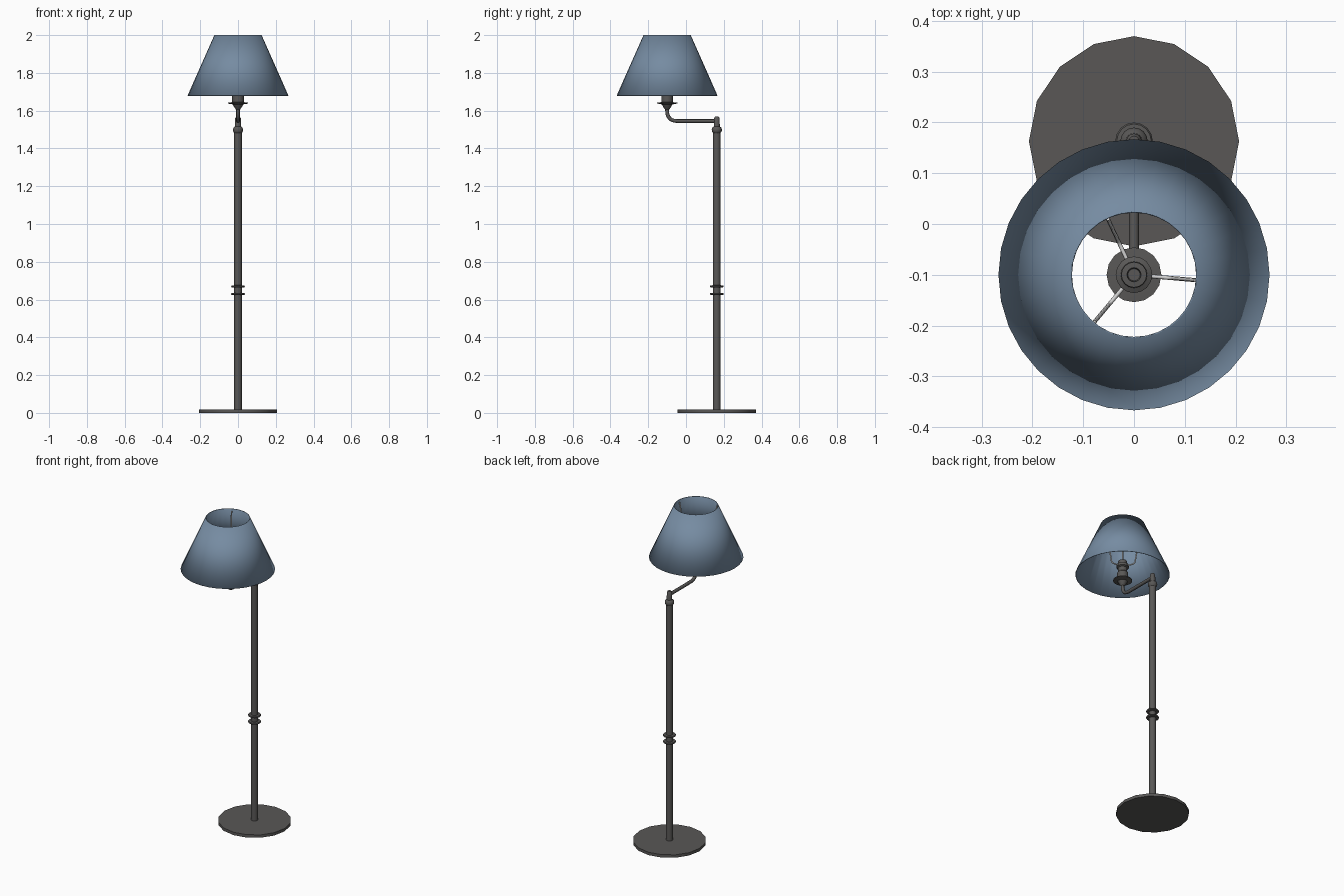
import bpy, math
from mathutils import Vector

cube = bpy.data.objects.get("Cube")
if cube:
    bpy.data.objects.remove(cube, do_unlink=True)

POLE_Y, LAMP_Y = 0.163, -0.1


def material(name, color, roughness=0.5):
    m = bpy.data.materials.new(name)
    m.use_nodes = True
    m.diffuse_color = (*color, 1)
    bsdf = m.node_tree.nodes["Principled BSDF"]
    bsdf.inputs["Base Color"].default_value = (*color, 1)
    bsdf.inputs["Roughness"].default_value = roughness
    return m


metal = material("dark grey metal", (0.1, 0.097, 0.094))
fabric = material("blue fabric", (0.18, 0.26, 0.36))
steel = material("pale steel", (0.65, 0.65, 0.65))


def finish(obj, mat, angle=40):
    obj.data.materials.append(mat)
    bpy.ops.object.select_all(action='DESELECT')
    obj.select_set(True)
    bpy.context.view_layer.objects.active = obj
    if obj.type == 'MESH':
        bpy.ops.object.shade_smooth_by_angle(angle=math.radians(angle))
    return obj


def lathe(name, profile, y, mat, sides=16, closed=True):
    """Turn a (radius, height) profile around a vertical axis at y."""
    verts, faces = [], []
    for r, z in profile:
        for i in range(sides):
            a = math.tau * i / sides
            verts.append((r * math.cos(a), r * math.sin(a), z))
    for k in range(len(profile) - 1):
        for i in range(sides):
            j = (i + 1) % sides
            a, b = k * sides, (k + 1) * sides
            faces.append((a + i, a + j, b + j, b + i))
    if closed:
        faces.append(tuple(reversed(range(sides))))
        faces.append(tuple(range(len(verts) - sides, len(verts))))
    mesh = bpy.data.meshes.new(name)
    mesh.from_pydata(verts, [], faces)
    obj = bpy.data.objects.new(name, mesh)
    obj.location.y = y
    bpy.context.collection.objects.link(obj)
    return finish(obj, mat)


def tube(name, points, radius, mat, bend=0.0):
    """Round rod through the points, with inner corners rounded by bend."""
    pts = [Vector(p) for p in points]
    path = [pts[0]]
    for p, q, r in zip(pts, pts[1:], pts[2:]):
        start, end = q + (p - q).normalized() * bend, q + (r - q).normalized() * bend
        for s in range(7):
            t = s / 6
            path.append(start * (1 - t) ** 2 + q * 2 * t * (1 - t) + end * t * t)
    path.append(pts[-1])
    curve = bpy.data.curves.new(name, 'CURVE')
    curve.dimensions = '3D'
    curve.bevel_depth = radius
    curve.bevel_resolution = 2
    curve.use_fill_caps = True
    spline = curve.splines.new('POLY')
    spline.points.add(len(path) - 1)
    for point, co in zip(spline.points, path):
        point.co = (*co, 1)
    spline.use_smooth = True
    obj = bpy.data.objects.new(name, curve)
    bpy.context.collection.objects.link(obj)
    finish(obj, mat)
    bpy.ops.object.convert(target='MESH')
    return obj


# Foot and upright
lathe("base", [(0.207, 0), (0.207, 0.018)], POLE_Y, metal)
lathe("pole", [(0.02, 0.015), (0.02, 1.49)], POLE_Y, metal)
for number, z in enumerate((0.63, 0.67), 1):
    lathe(f"pole_ring_{number}",
          [(0.018, z - 0.006), (0.034, z - 0.005), (0.037, z),
           (0.034, z + 0.005), (0.018, z + 0.006)], POLE_Y, metal)
lathe("pole_cap",
      [(0.02, 1.482), (0.026, 1.49), (0.027, 1.5), (0.024, 1.51), (0.016, 1.516),
       (0.015, 1.56), (0.01, 1.568)], POLE_Y, metal)

# Bent arm carrying the lamp holder
tube("arm", [(0, POLE_Y, 1.545), (0, LAMP_Y, 1.545), (0, LAMP_Y, 1.63)],
     0.01, metal, bend=0.055)
lathe("drip_pan",
      [(0.01, 1.605), (0.018, 1.615), (0.028, 1.633), (0.054, 1.638),
       (0.054, 1.643), (0.028, 1.645)], LAMP_Y, metal)
lathe("socket",
      [(0.031, 1.64), (0.031, 1.69), (0.026, 1.695), (0.026, 1.72), (0.036, 1.725),
       (0.036, 1.74), (0.026, 1.745), (0.025, 1.765), (0.014, 1.766), (0.012, 1.755)],
      LAMP_Y, metal)

# Wires holding the shade
for number, degrees in enumerate((-5, 115, 230), 1):
    c, s = math.cos(math.radians(degrees)), math.sin(math.radians(degrees))
    tube(f"shade_wire_{number}",
         [(r * c, LAMP_Y + r * s, z) for r, z in ((0.03, 1.732), (0.075, 1.732), (0.122, 1.985))],
         0.004, steel, bend=0.015)

# Open tapered shade with a thin wall
shade = lathe("shade", [(0.267, 1.68), (0.125, 2.0)], LAMP_Y, fabric, sides=32, closed=False)
wall = shade.modifiers.new("wall", 'SOLIDIFY')
wall.thickness = 0.003
wall.offset = -1
